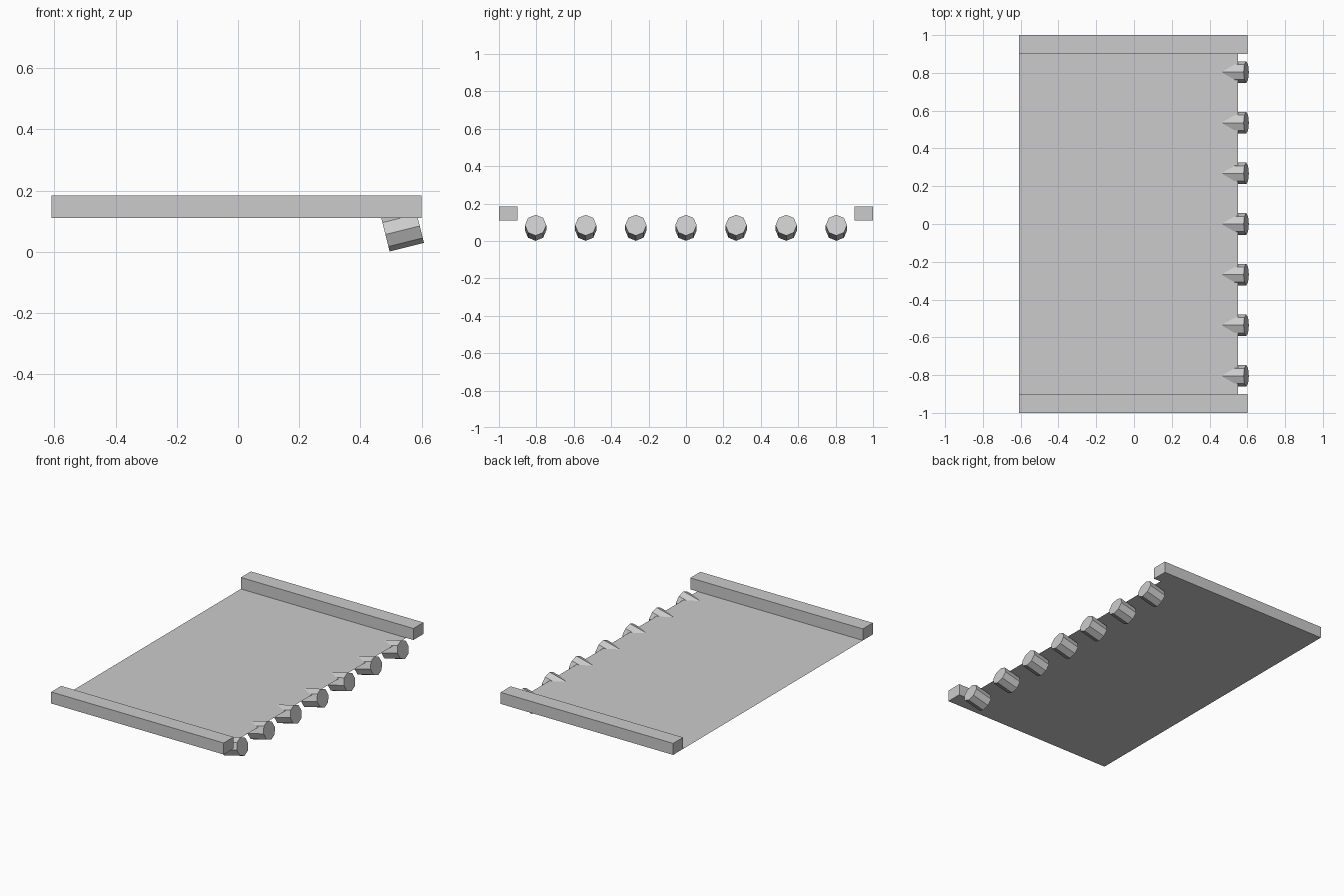
import bpy
import math

cube = bpy.data.objects.get("Cube")
if cube:
    bpy.data.objects.remove(cube, do_unlink=True)

# Single plain grey material
grey = bpy.data.materials.new("plain_grey")
grey.use_nodes = True
colour = (0.6, 0.6, 0.6, 1)
grey.diffuse_color = colour
grey.node_tree.nodes["Principled BSDF"].inputs["Base Color"].default_value = colour

BACK_X = -0.61
SHEET_Z = 0.11


def finish(name):
    """Name the active object, apply its transform and colour it."""
    obj = bpy.context.object
    obj.name = name
    bpy.ops.object.transform_apply(location=False, rotation=True, scale=True)
    obj.data.materials.append(grey)


# Thin flat roof sheet between the rails
front_x = 0.55
bpy.ops.mesh.primitive_plane_add(size=1, location=((BACK_X + front_x) / 2, 0, SHEET_Z))
bpy.context.object.scale = (front_x - BACK_X, 1.8, 1)
finish("roof_sheet")

# Square rails along both ends, resting flush with the sheet
rail_end, rail_height = 0.6, 0.073
for side, label in ((-1, "front"), (1, "back")):
    bpy.ops.mesh.primitive_cube_add(
        size=1,
        location=((BACK_X + rail_end) / 2, side * 0.95, SHEET_Z + rail_height / 2))
    bpy.context.object.scale = (rail_end - BACK_X, 0.1, rail_height)
    finish(label + "_rail")

# Row of short eight-sided beam ends, tilted upward at the open edge
tilt = math.radians(14)
for i in range(-3, 4):
    bpy.ops.mesh.primitive_cylinder_add(
        vertices=8, radius=0.057, depth=0.116,
        location=(0.538, i * 0.268, 0.07),
        rotation=(0, math.pi / 2 - tilt, 0))
    finish("beam_end_%d" % (i + 4))
